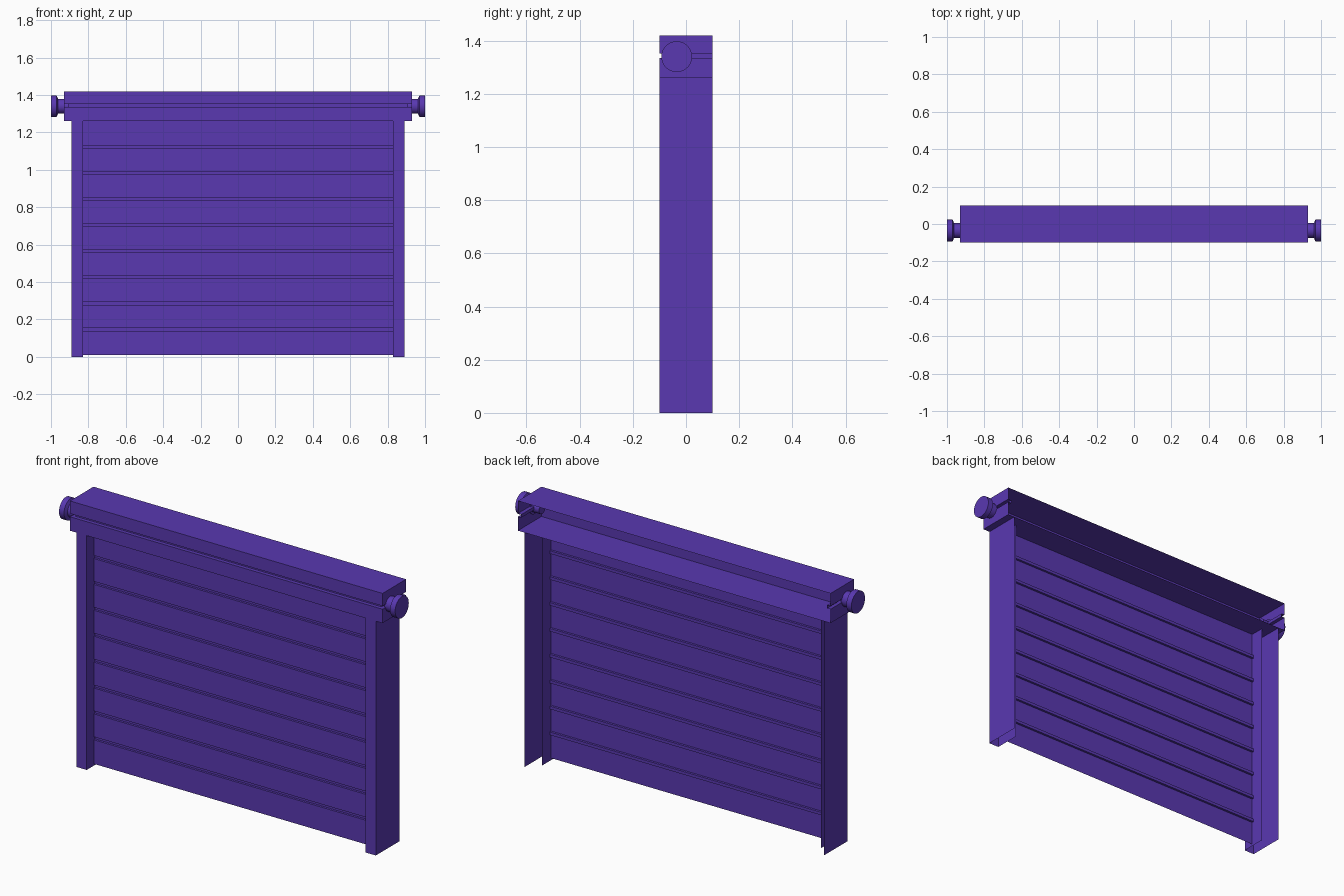
import bpy, bmesh, math

if "Cube" in bpy.data.objects:
    bpy.data.objects.remove(bpy.data.objects["Cube"])

mat = bpy.data.materials.new("violet_paint")
mat.diffuse_color = (0.1, 0.04, 0.44, 1)
mat.use_nodes = True
mat.node_tree.nodes["Principled BSDF"].inputs["Base Color"].default_value = mat.diffuse_color


def make_object(name, bm):
    mesh = bpy.data.meshes.new(name)
    bm.to_mesh(mesh)
    bm.free()
    mesh.materials.append(mat)
    ob = bpy.data.objects.new(name, mesh)
    bpy.context.collection.objects.link(ob)
    return ob


def loft(rows, cap=False):
    """Skin a sheet through rows of points, optionally closing the first and last row."""
    bm = bmesh.new()
    vs = [[bm.verts.new(p) for p in r] for r in rows]
    for a, b in zip(vs, vs[1:]):
        for i in range(len(a) - 1):
            bm.faces.new((a[i], a[i + 1], b[i + 1], b[i]))
    if cap:
        bm.faces.new(vs[0][::-1])
        bm.faces.new(vs[-1])
    return bm


# Roller housing: open at the back, recessed groove around front and ends
GROOVE = 0.02
levels = [(1.26, 0), (1.335, 0), (1.335, GROOVE), (1.352, GROOVE), (1.352, 0), (1.42, 0)]
rows = []
for z, d in levels:
    x, y = 0.93 - d, -0.1 + d
    rows.append([(-x, 0.1, z), (-x, y, z), (x, y, z), (x, 0.1, z)])
make_object("roller_housing", loft(rows, cap=True))

# Curtain: slats separated by shallow recessed strips
Y, STEP, PITCH = -0.04, 0.012, 0.1393
profile = [(Y, 0.01)]
for i in range(1, 9):
    z = PITCH * i
    profile += [(Y, z), (Y + STEP, z), (Y + STEP, z + 0.016), (Y, z + 0.016)]
profile.append((Y, 1.26))
make_object("slatted_curtain", loft([[(-0.83, y, z), (0.83, y, z)] for y, z in profile]))

# Guide rails: sheet channels open at the back
for side, label in ((-1, "left"), (1, "right")):
    section = [(0.83, 0.04), (0.83, -0.1), (0.89, -0.1), (0.89, 0.1)]
    if side < 0:
        section = [(-x, y) for x, y in reversed(section)]
    make_object(label + "_guide_rail", loft([[(x, y, z) for x, y in section] for z in (0, 1.26)]))

# Axle ends: stepped turned profile (distance along x, radius)
turned = [(0.88, 0.028), (0.925, 0.028), (0.925, 0.04), (0.962, 0.04),
          (0.97, 0.058), (1.0, 0.058)]
SEG = 32
for side, label in ((-1, "left"), (1, "right")):
    bm = bmesh.new()
    rings = []
    for x, r in turned:
        rings.append([bm.verts.new((side * x,
                                    -0.035 + r * math.cos(2 * math.pi * i / SEG),
                                    1.34 + r * math.sin(2 * math.pi * i / SEG)))
                      for i in range(SEG)])
    for a, b in zip(rings, rings[1:]):
        for i in range(SEG):
            j = (i + 1) % SEG
            bm.faces.new((a[i], a[j], b[j], b[i]))
    bm.faces.new(rings[0])
    bm.faces.new(rings[-1])
    bmesh.ops.recalc_face_normals(bm, faces=bm.faces)
    ob = make_object(label + "_axle_end", bm)
    bpy.ops.object.select_all(action='DESELECT')
    ob.select_set(True)
    bpy.context.view_layer.objects.active = ob
    bpy.ops.object.shade_smooth_by_angle(angle=math.radians(30))
